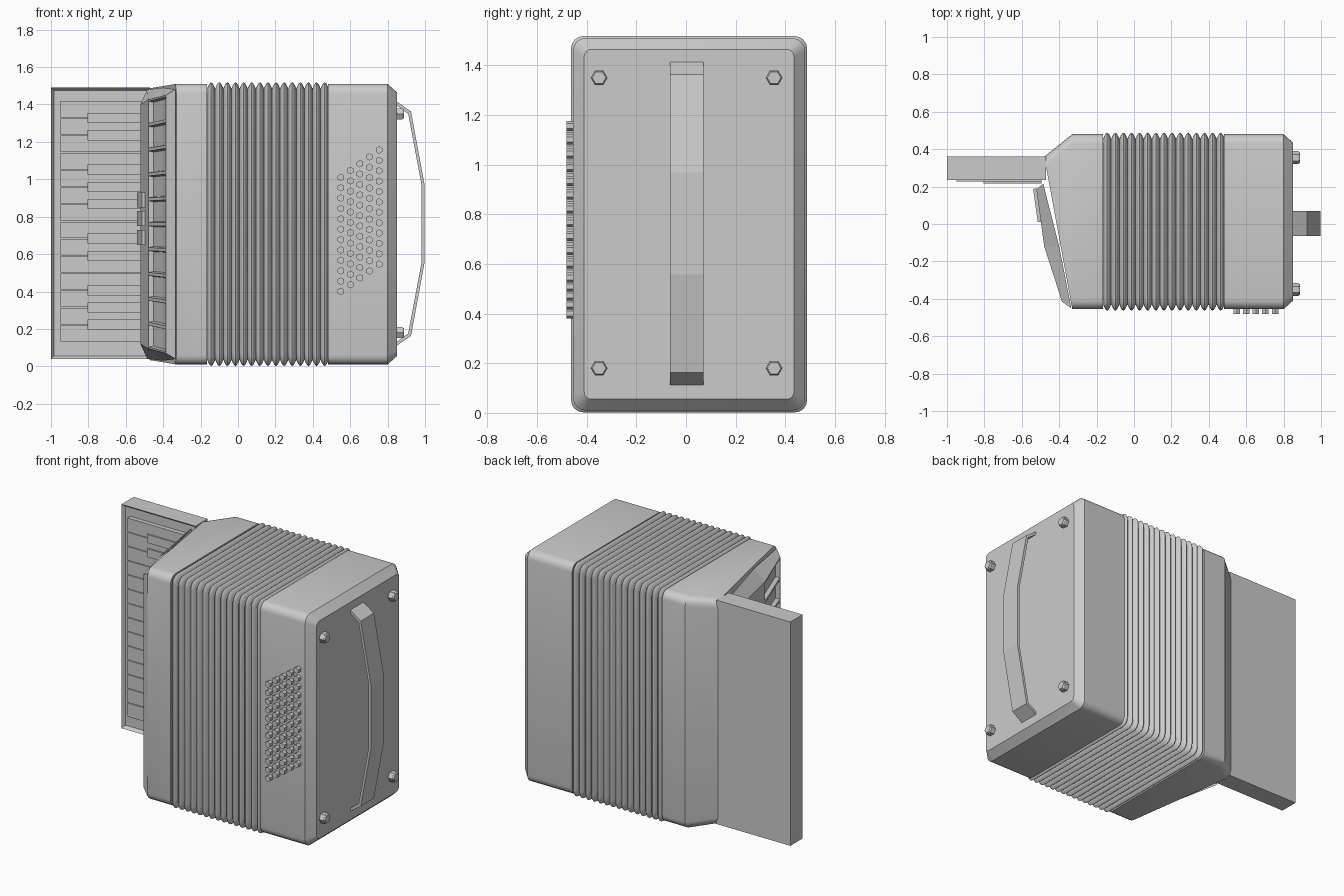
import bpy, bmesh
from math import pi, cos, sin, radians
from mathutils import Matrix, Vector

cube = bpy.data.objects.get("Cube")
if cube:
    bpy.data.objects.remove(cube)

grey = bpy.data.materials.new("plain_grey")
grey.use_nodes = True
grey.diffuse_color = (0.6, 0.6, 0.6, 1)
grey.node_tree.nodes["Principled BSDF"].inputs["Base Color"].default_value = (0.6, 0.6, 0.6, 1)


def finish(bm, name, smooth=None):
    bmesh.ops.recalc_face_normals(bm, faces=bm.faces[:])
    mesh = bpy.data.meshes.new(name)
    bm.to_mesh(mesh)
    bm.free()
    mesh.materials.append(grey)
    obj = bpy.data.objects.new(name, mesh)
    bpy.context.collection.objects.link(obj)
    if smooth:
        bpy.ops.object.select_all(action='DESELECT')
        obj.select_set(True)
        bpy.context.view_layer.objects.active = obj
        bpy.ops.object.shade_smooth_by_angle(angle=radians(smooth))
    return obj


def rounded(y0, y1, z0, z1, r, seg=4):
    """Rounded rectangle as a list of (y, z)."""
    corners = [(y1 - r, z1 - r), (y0 + r, z1 - r), (y0 + r, z0 + r), (y1 - r, z0 + r)]
    return [(cy + r * cos(a), cz + r * sin(a))
            for i, (cy, cz) in enumerate(corners)
            for a in [(i + k / seg) * pi / 2 for k in range(seg + 1)]]


def loft(name, loops, smooth):
    bm = bmesh.new()
    rings = [[bm.verts.new(p) for p in loop] for loop in loops]
    for a, b in zip(rings, rings[1:]):
        for i in range(len(a)):
            j = (i + 1) % len(a)
            bm.faces.new((a[i], a[j], b[j], b[i]))
    bm.faces.new(rings[0])
    bm.faces.new(rings[-1])
    return finish(bm, name, smooth)


def add_box(bm, lo, hi):
    lo, hi = Vector(lo), Vector(hi)
    mat = Matrix.Translation((lo + hi) / 2) @ Matrix.Diagonal((*(hi - lo), 1))
    return bmesh.ops.create_cube(bm, size=1, matrix=mat)["verts"]


def add_hex(bm, centre, radius, depth, axis, tip=1.0):
    rot = Matrix.Rotation(pi / 2, 4, axis)
    bmesh.ops.create_cone(bm, cap_ends=True, segments=6, radius1=radius, radius2=radius * tip,
                          depth=depth, matrix=Matrix.Translation(centre) @ rot)


def section(x, inset=0, r=0.05):
    return [(x, y, z) for y, z in
            rounded(-0.455 + inset, 0.48 - inset, 0.01 + inset, 1.51 - inset, r)]


# Bass casing with a chamfered outer end
loft("bass_casing", [section(0.48), section(0.80), section(0.85, 0.045, 0.03)], 30)

# Pleated bellows
folds, steps = 15, 6
x0, x1 = -0.165, 0.485
loops = []
for i in range(folds * steps + 1):
    wave = abs(sin(pi * i / steps))
    loops.append(section(x0 + (x1 - x0) * i / (folds * steps), 0.025 - 0.033 * wave))
loft("bellows", loops, 50)

# Treble casing, skewed towards the keyboard at the back
skew = []
for y, z in rounded(-0.455, 0.36, 0.01, 1.51, 0.05):
    t = (y + 0.455) / 0.815
    skew.append((-0.33 - 0.15 * t, y, 0.76 + (z - 0.76) * (1 - 0.033 * t)))
loft("treble_casing", [section(-0.165), section(-0.33), skew], 30)

# Treble grille: outer profile (x, y, inset) over a matching base line
outer = [(-0.385, -0.415, 0.06), (-0.48, -0.12, 0.085), (-0.522, 0.185, 0.11)]
base = [(-0.335, -0.45, 0.03), (-0.40, -0.12, 0.02), (-0.485, 0.215, 0.03)]
bm = bmesh.new()


def rail(points, top):
    return [bm.verts.new((x, y, 1.51 - d if top else 0.01 + d)) for x, y, d in points]


ot, ob, bt, bb = rail(outer, 1), rail(outer, 0), rail(base, 1), rail(base, 0)
for i in range(2):
    for a, b in ((ot, bt), (ob, bb), (bt, bb)):
        bm.faces.new((a[i], a[i + 1], b[i + 1], b[i]))
for i in (0, 2):
    bm.faces.new((ot[i], ob[i], bb[i], bt[i]))
bm.faces.new((ot[1], ot[2], ob[2], ob[1]))
# front panel split into sound slots
slots = 10
left = [ot[1]] + [bm.verts.new(ot[1].co.lerp(ob[1].co, k / slots)) for k in range(1, slots)] + [ob[1]]
right = [ot[0]] + [bm.verts.new(ot[0].co.lerp(ob[0].co, k / slots)) for k in range(1, slots)] + [ob[0]]
panels = [bm.faces.new((left[k], right[k], right[k + 1], left[k + 1])) for k in range(slots)]
bmesh.ops.recalc_face_normals(bm, faces=bm.faces[:])
bmesh.ops.inset_individual(bm, faces=panels, thickness=0.012)
bmesh.ops.inset_individual(bm, faces=panels, thickness=0.008, depth=-0.025)
finish(bm, "treble_grille")

# Register switches
bm = bmesh.new()
for z in (0.69, 0.79, 0.89):
    verts = add_box(bm, (-0.012, -0.09, z - 0.04), (0.012, 0.09, z + 0.04))
    bmesh.ops.rotate(bm, verts=verts, cent=(0, 0, 0), matrix=Matrix.Rotation(radians(8), 3, 'Z'))
    bmesh.ops.translate(bm, verts=verts, vec=(-0.515, 0.1, 0))
finish(bm, "register_switches")

# Keyboard slab with a shallow tray
bm = bmesh.new()
add_box(bm, (-1.0, 0.235, 0.04), (-0.47, 0.36, 1.49))
bm.faces.ensure_lookup_table()
front = [f for f in bm.faces if f.calc_center_median().y < 0.24]
bmesh.ops.inset_region(bm, faces=front, thickness=0.022)
bmesh.ops.translate(bm, verts=front[0].verts[:], vec=(0, 0.02, 0))
finish(bm, "keyboard_slab")

# White and black keys
top, pitch = 1.42, 1.29 / 14
whites, blacks = bmesh.new(), bmesh.new()
for k in range(14):
    z = top - k * pitch
    add_box(whites, (-0.95, 0.226, z - pitch + 0.002), (-0.495, 0.27, z - 0.002))
    if k % 7 in (1, 2, 4, 5, 6):
        add_box(blacks, (-0.805, 0.216, z - 0.027), (-0.495, 0.26, z + 0.027))
finish(whites, "white_keys")
finish(blacks, "black_keys")

# Bass buttons in slanted columns
bm = bmesh.new()
for col in range(5):
    for row in range(12):
        centre = (0.55 + 0.051 * col, -0.465, 0.40 + 0.0365 * col + 0.0555 * row)
        add_hex(bm, centre, 0.02, 0.034, 'X')
finish(bm, "bass_buttons")

# Feet on the bass end
bm = bmesh.new()
for y in (-0.35, 0.355):
    for z in (0.18, 1.35):
        add_hex(bm, (0.855, y, z), 0.034, 0.05, 'Y')
        add_hex(bm, (0.883, y, z), 0.034, 0.01, 'Y', 0.8)
finish(bm, "feet")

# Hand strap: a half path mirrored about mid height
half = [(0.845, 0.655), (0.925, 0.60), (0.998, 0.205)]
path = half + [(x, -h) for x, h in reversed(half)]
inner = [(0.845, 0.635), (0.91, 0.587), (0.982, 0.203)]
inside = inner + [(x, -h) for x, h in reversed(inner)]
loft("hand_strap", [[(ax, y, 0.763 + az) for ax, az, y in
                     ((a[0], a[1], -0.065), (a[0], a[1], 0.07), (b[0], b[1], 0.07), (b[0], b[1], -0.065))]
                    for a, b in zip(path, inside)], None)
